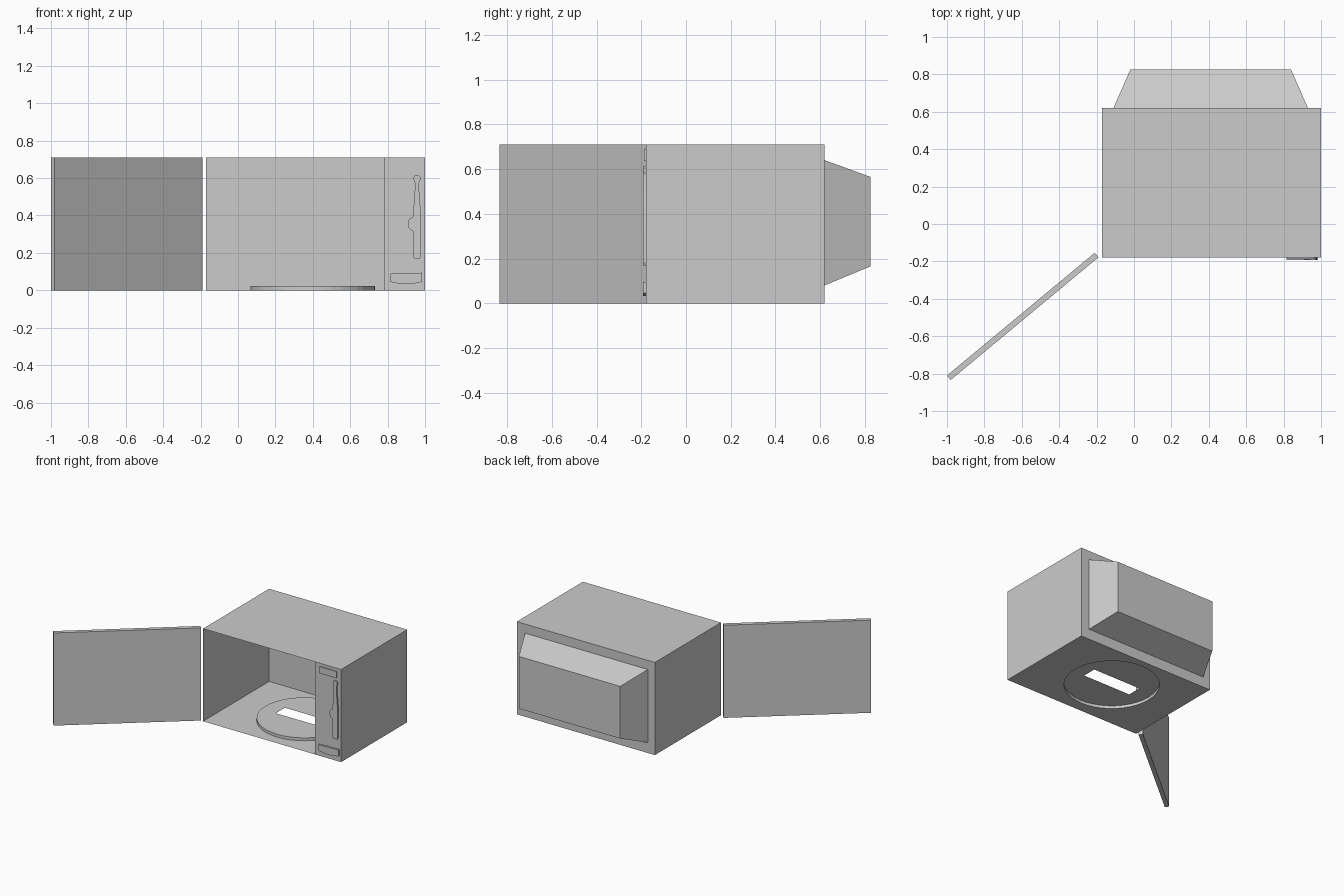
import bpy, bmesh, math

cube = bpy.data.objects.get("Cube")
if cube:
    bpy.data.objects.remove(cube, do_unlink=True)

GREY = (0.6, 0.6, 0.6, 1.0)
grey = bpy.data.materials.new("light grey")
grey.use_nodes = True
grey.diffuse_color = GREY
grey.node_tree.nodes["Principled BSDF"].inputs["Base Color"].default_value = GREY

# Main dimensions
X0, X1, XP = -0.17, 1.0, 0.78      # cabinet sides, control panel edge
Y0, Y1, H = -0.18, 0.62, 0.71      # cabinet front, back, height
CX, CY, R, RISE = 0.40, 0.235, 0.333, 0.022   # turntable
SEG = 40


def finish(name, bm):
    mesh = bpy.data.meshes.new(name)
    bm.to_mesh(mesh)
    bm.free()
    mesh.materials.append(grey)
    obj = bpy.data.objects.new(name, mesh)
    bpy.context.collection.objects.link(obj)
    return obj


def face(bm, pts):
    return bm.faces.new([bm.verts.new(p) for p in pts])


def loop_edges(bm, pts):
    vs = [bm.verts.new(p) for p in pts]
    return [bm.edges.new((vs[i], vs[(i + 1) % len(vs)])) for i in range(len(vs))]


def rect(x0, x1, y0, y1, z):
    return [(x0, y0, z), (x1, y0, z), (x1, y1, z), (x0, y1, z)]


def circle(z):
    return [(CX + R * math.cos(2 * math.pi * i / SEG),
             CY + R * math.sin(2 * math.pi * i / SEG), z) for i in range(SEG)]


def sheet_with_hole(bm, outer, inner, up):
    edges = loop_edges(bm, outer) + loop_edges(bm, inner)
    bmesh.ops.triangle_fill(bm, edges=edges, use_beauty=True, normal=(0, 0, up))


def prism(name, pts, vec):
    """Closed solid made by pushing a flat outline along vec."""
    bm = bmesh.new()
    f = face(bm, pts)
    ext = bmesh.ops.extrude_face_region(bm, geom=[f], use_keep_orig=True)
    moved = [g for g in ext["geom"] if isinstance(g, bmesh.types.BMVert)]
    bmesh.ops.translate(bm, verts=moved, vec=vec)
    bmesh.ops.recalc_face_normals(bm, faces=bm.faces)
    return finish(name, bm)


def panel_plate(name, outline, depth):
    return prism(name, [(x, Y0, z) for x, z in outline], (0, -depth, 0))


# Cabinet: thin sheet walls, open at the front of the cooking space
bm = bmesh.new()
face(bm, rect(X0, X1, Y0, Y1, H))
face(bm, [(X0, Y0, 0), (X0, Y0, H), (X0, Y1, H), (X0, Y1, 0)])
face(bm, [(X1, Y0, 0), (X1, Y1, 0), (X1, Y1, H), (X1, Y0, H)])
face(bm, [(X0, Y1, 0), (X0, Y1, H), (X1, Y1, H), (X1, Y1, 0)])
finish("cabinet_shell", bm)

# Floor with the round opening under the turntable
bm = bmesh.new()
sheet_with_hole(bm, rect(X0, X1, Y0, Y1, 0), circle(0), -1)
finish("cabinet_floor", bm)

# Control panel front and the inner wall behind it
bm = bmesh.new()
face(bm, [(XP, Y0, 0), (X1, Y0, 0), (X1, Y0, H), (XP, Y0, H)])
finish("control_panel", bm)
bm = bmesh.new()
face(bm, [(XP, Y0, 0), (XP, Y0, H), (XP, Y1, H), (XP, Y1, 0)])
finish("inner_wall", bm)

# Turntable: raised disc with a rectangular slot through it
bm = bmesh.new()
sheet_with_hole(bm, circle(RISE), rect(CX - 0.205, CX + 0.205, CY - 0.055, CY + 0.055, RISE), 1)
low, high = circle(0), circle(RISE)
for i in range(SEG):
    j = (i + 1) % SEG
    face(bm, [low[i], low[j], high[j], high[i]])
bmesh.ops.remove_doubles(bm, verts=bm.verts, dist=1e-5)
finish("turntable", bm)

# Tapered housing on the back
bm = bmesh.new()
base = [(-0.11, Y1, 0.08), (0.93, Y1, 0.08), (0.93, Y1, 0.64), (-0.11, Y1, 0.64)]
tip = [(-0.02, 0.825, 0.165), (0.84, 0.825, 0.165), (0.84, 0.825, 0.565), (-0.02, 0.825, 0.565)]
face(bm, tip[::-1])
for i in range(4):
    j = (i + 1) % 4
    face(bm, [base[j], base[i], tip[i], tip[j]])
bmesh.ops.remove_doubles(bm, verts=bm.verts, dist=1e-5)
finish("rear_housing", bm)

# Open door
prism("door", [(-0.21, -0.154, 0), (-0.19, -0.178, 0), (-0.98, -0.834, 0), (-1.0, -0.81, 0)], (0, 0, H))

# Long handle: rounded knob, narrow neck, widening grip
half = [(0.010, 0.615), (0.018, 0.605), (0.018, 0.592), (0.011, 0.575), (0.012, 0.53),
        (0.020, 0.42), (0.022, 0.34), (0.022, 0.185), (0.016, 0.17)]
HX = 0.957
panel_plate("handle", [(HX + w, z) for w, z in half] + [(HX - w, z) for w, z in half[::-1]], 0.012)

# Half-round button beside the handle
panel_plate("side_button", [(0.936 + 0.028 * math.cos(a), 0.355 + 0.037 * math.sin(a))
                            for a in [math.pi * (0.5 + i / 10) for i in range(11)]], 0.01)

# Door release button with a curved lower edge
arc = [(0.815 + 0.17 * t, 0.045 - 0.012 * math.sin(math.pi * t)) for t in [i / 8 for i in range(9)]]
panel_plate("release_button", arc + [(0.985, 0.094), (0.815, 0.09)], 0.012)

# Display plate
panel_plate("display", [(0.822, 0.637), (0.965, 0.637), (0.965, 0.687), (0.822, 0.687)], 0.008)
